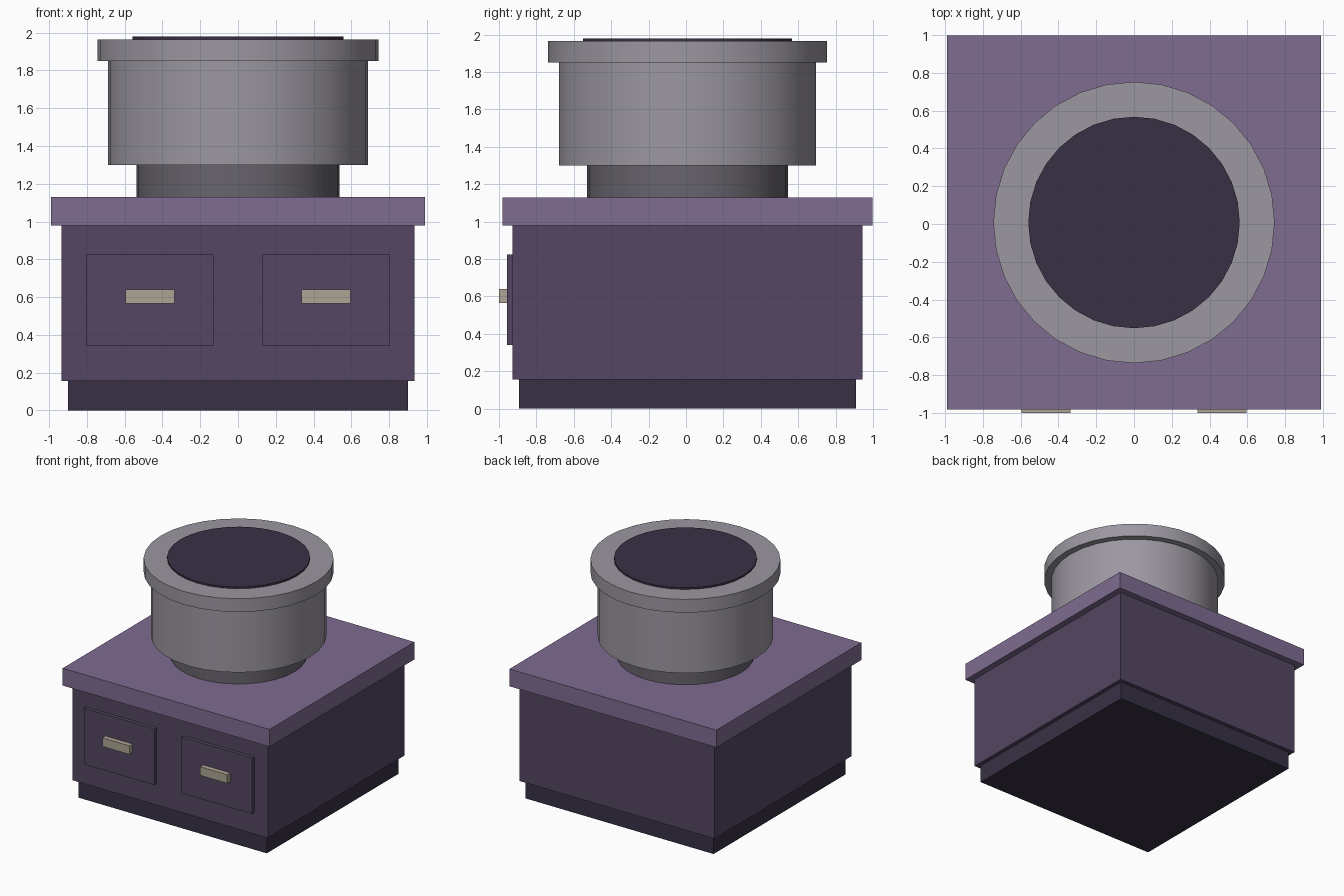
import bpy
import math

cube = bpy.data.objects.get("Cube")
if cube:
    bpy.data.objects.remove(cube, do_unlink=True)

CY = 0.008  # shared centre of the stacked parts, front to back


def material(name, *rgb):
    """Flat material from 0-255 display values, stored as linear colour."""
    lin = [((c / 255 + 0.055) / 1.055) ** 2.4 for c in rgb] + [1.0]
    mat = bpy.data.materials.new(name)
    mat.use_nodes = True
    mat.diffuse_color = lin
    bsdf = mat.node_tree.nodes["Principled BSDF"]
    bsdf.inputs["Base Color"].default_value = lin
    bsdf.inputs["Roughness"].default_value = 0.8
    return mat


dark = material("dark plum", 56, 48, 69)
body = material("plum", 84, 70, 98)
light = material("light purple", 126, 108, 145)
stone = material("grey", 156, 151, 161)
shade = material("dark grey", 104, 100, 109)
brass = material("pale brass", 174, 165, 148)


def box(name, x, y, z, mat):
    """Box from (min, max) ranges on each axis."""
    bpy.ops.mesh.primitive_cube_add(size=1, location=[(a + b) / 2 for a, b in (x, y, z)])
    obj = bpy.context.object
    obj.name = name
    obj.scale = [b - a for a, b in (x, y, z)]
    bpy.ops.object.transform_apply(location=False, rotation=False, scale=True)
    obj.data.materials.append(mat)
    return obj


def slab(name, half, z, mat):
    return box(name, (-half, half), (CY - half, CY + half), z, mat)


def drum(name, radius, z, mat):
    bpy.ops.mesh.primitive_cylinder_add(vertices=32, radius=radius, depth=z[1] - z[0],
                                        location=(0, CY, (z[0] + z[1]) / 2))
    obj = bpy.context.object
    obj.name = name
    obj.data.materials.append(mat)
    bpy.ops.object.shade_smooth_by_angle(angle=math.radians(30))
    return obj


# Cabinet
slab("plinth", 0.90, (0, 0.155), dark)
slab("cabinet_body", 0.935, (0.155, 0.98), body)
slab("countertop", 0.99, (0.98, 1.13), light)

# Drawers and handles on the front
for side, s in (("right", -1), ("left", 1)):
    box(side + "_drawer", sorted((s * 0.13, s * 0.805)), (-0.958, -0.92), (0.34, 0.825), body)
    box(side + "_handle", sorted((s * 0.337, s * 0.597)), (-1.0, -0.95), (0.565, 0.64), brass)

# Round basin
drum("basin_foot", 0.537, (1.13, 1.30), shade)
drum("basin_wall", 0.688, (1.30, 1.85), stone)
drum("basin_rim", 0.745, (1.85, 1.965), stone)
drum("basin_opening", 0.56, (1.955, 1.98), dark)
